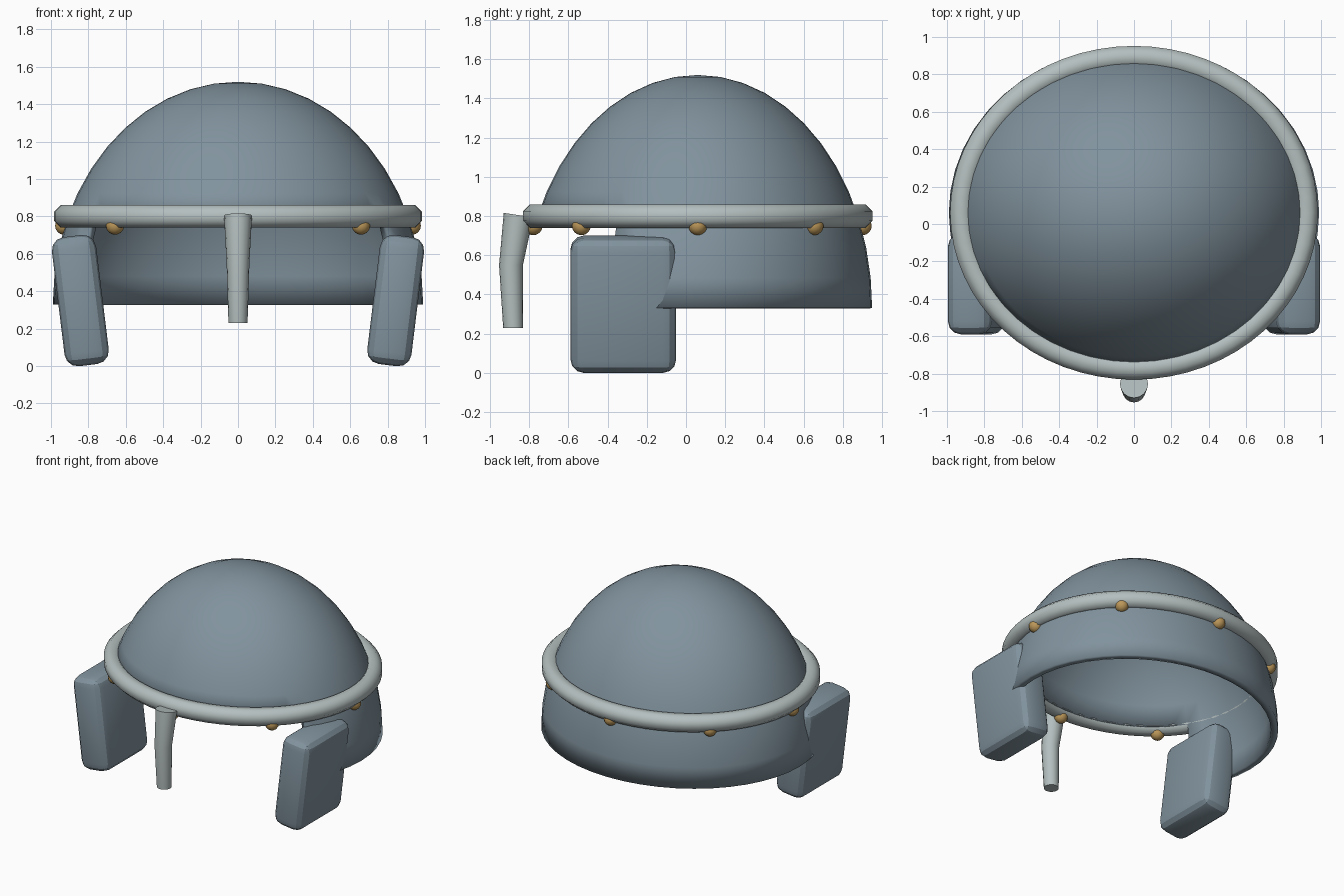
import bpy, bmesh
from math import sin, cos, pi, hypot, radians
from mathutils import Matrix, Vector

if "Cube" in bpy.data.objects:
    bpy.data.objects.remove(bpy.data.objects["Cube"])

CY = 0.06  # centre of the bowl in y


def material(name, rgb):
    m = bpy.data.materials.new(name)
    m.diffuse_color = (*rgb, 1)
    m.use_nodes = True
    m.node_tree.nodes["Principled BSDF"].inputs["Base Color"].default_value = m.diffuse_color
    return m


STEEL = material("steel", (0.22, 0.29, 0.34))
TRIM = material("pale_steel", (0.46, 0.52, 0.52))
BRASS = material("brass", (0.50, 0.31, 0.10))


def finish(name, bm, mat, angle=40):
    bmesh.ops.recalc_face_normals(bm, faces=bm.faces)
    me = bpy.data.meshes.new(name)
    bm.to_mesh(me)
    bm.free()
    ob = bpy.data.objects.new(name, me)
    bpy.context.collection.objects.link(ob)
    me.materials.append(mat)
    bpy.ops.object.select_all(action='DESELECT')
    ob.select_set(True)
    bpy.context.view_layer.objects.active = ob
    bpy.ops.object.shade_smooth_by_angle(angle=radians(angle))
    return ob


def sweep(bm, rings, closed):
    """Bridge rings of points into a tube, closed in a loop or capped."""
    loops = [[bm.verts.new(p) for p in r] for r in rings]
    n = len(loops[0])
    for i in range(len(loops) if closed else len(loops) - 1):
        a, b = loops[i], loops[(i + 1) % len(loops)]
        for j in range(n):
            k = (j + 1) % n
            bm.faces.new((a[j], a[k], b[k], b[j]))
    if not closed:
        bm.faces.new(loops[0])
        bm.faces.new(loops[-1])


# bowl: half ellipsoid with an open face, given thickness
bm = bmesh.new()
bmesh.ops.create_uvsphere(bm, u_segments=48, v_segments=24, radius=1)
cut = []
for f in bm.faces:
    c = f.calc_center_median()
    front = c.y / hypot(c.x, c.y) < -0.5
    if c.z < 0 or (front and c.z < sin(radians(22.5))):
        cut.append(f)
bmesh.ops.delete(bm, geom=cut, context='FACES')
bmesh.ops.transform(bm, verts=bm.verts, matrix=Matrix.Translation((0, CY, 0.33))
                    @ Matrix.Diagonal((0.99, 0.89, 1.19, 1)))
bowl = finish("helmet_bowl", bm, STEEL)
shell = bowl.modifiers.new("thickness", 'SOLIDIFY')
shell.thickness = 0.05
shell.offset = -1

# brow band: elliptical ring with an eight-sided section
bm = bmesh.new()
rings = []
for i in range(64):
    t = 2 * pi * i / 64
    ring = []
    for j in range(8):
        s = 2 * pi * (j + 0.5) / 8
        d = 0.065 * cos(s)
        ring.append(((0.923 + d) * cos(t), CY + (0.832 + d) * sin(t), 0.8 + 0.065 * sin(s)))
    rings.append(ring)
sweep(bm, rings, True)
finish("brow_band", bm, TRIM, 60)

# nose guard: tapered bar, slightly bent (y, z, radius, tilt of section)
bm = bmesh.new()
rings = []
for y, z, r, tilt in [(-0.855, 0.805, 0.075, -0.15), (-0.893, 0.55, 0.061, 0), (-0.882, 0.23, 0.051, 0)]:
    rings.append([(r * cos(a), y + r * sin(a), z + tilt * r * sin(a))
                  for a in [2 * pi * j / 16 for j in range(16)]])
sweep(bm, rings, False)
finish("nose_guard", bm, TRIM)

# cheek guards: rounded slabs leaning inward at the bottom
for side, label in [(1, "right"), (-1, "left")]:
    bm = bmesh.new()
    bmesh.ops.create_cube(bm, size=1, matrix=Matrix.Diagonal((0.238, 0.54, 0.695, 1)))
    bmesh.ops.bevel(bm, geom=bm.edges[:], offset=0.07, segments=3, profile=0.5, affect='EDGES')
    bmesh.ops.transform(bm, verts=bm.verts, matrix=Matrix.Translation((side * 0.843, -0.32, 0.35))
                        @ Matrix.Rotation(side * 0.122, 4, 'Y'))
    finish("cheek_guard_" + label, bm, STEEL, 20)

# rivets under the band
for i in range(8):
    a = i * pi / 4
    bm = bmesh.new()
    bmesh.ops.create_uvsphere(bm, u_segments=12, v_segments=8, radius=0.048)
    bmesh.ops.translate(bm, verts=bm.verts, vec=Vector((0.93 * cos(a), CY + 0.84 * sin(a), 0.75)))
    finish("rivet_%d" % (i + 1), bm, BRASS, 60)
